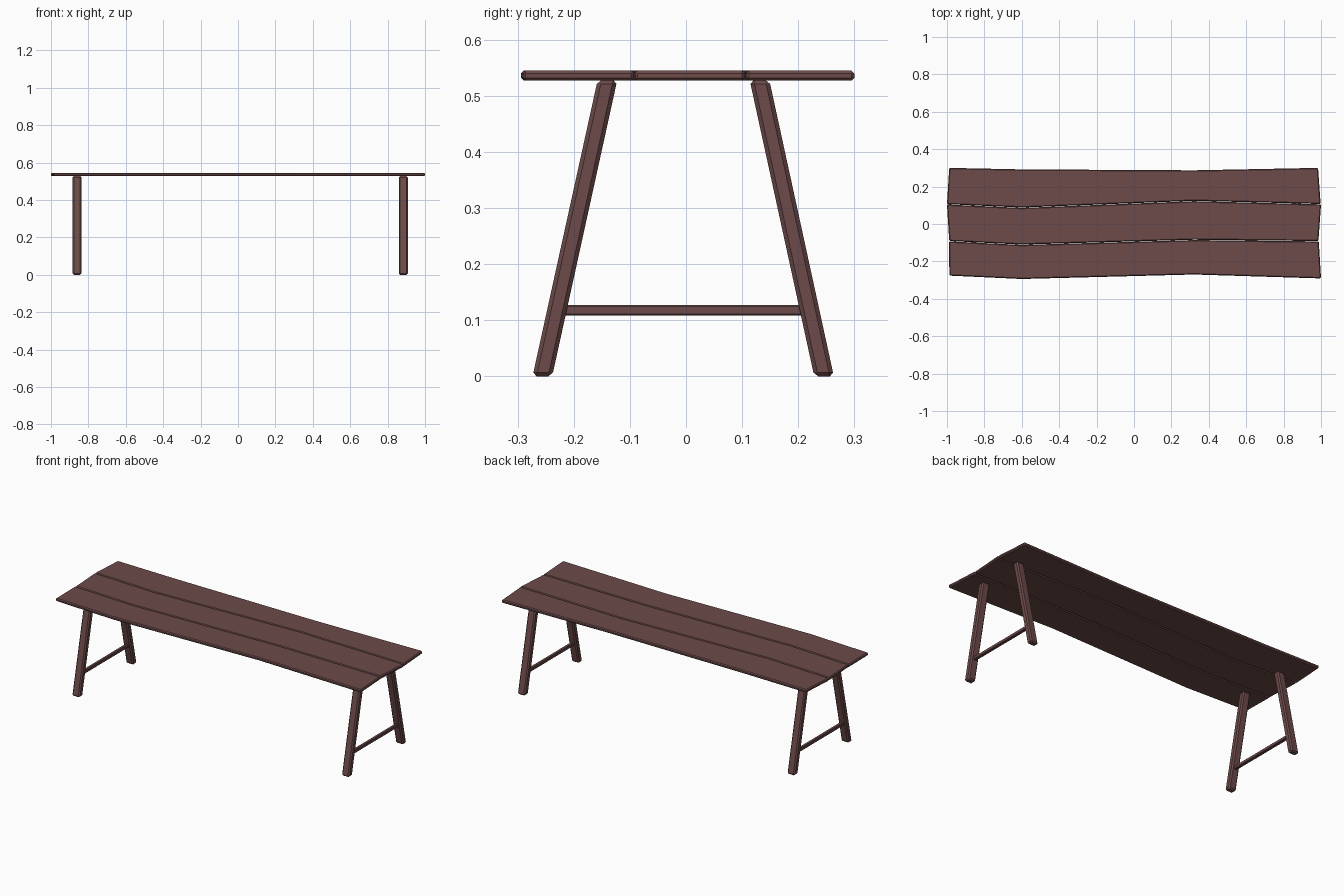
import bpy, bmesh

old = bpy.data.objects.get("Cube")
if old:
    bpy.data.objects.remove(old)

wood = bpy.data.materials.new("dark_red_brown_wood")
wood.use_nodes = True
colour = (0.15, 0.07, 0.067, 1)
wood.diffuse_color = colour
wood.node_tree.nodes["Principled BSDF"].inputs["Base Color"].default_value = colour


def chamfered_loft(name, sections, chamfer):
    """Skin a row of four-cornered sections, cap the ends and chamfer the hard edges."""
    bm = bmesh.new()
    rings = [[bm.verts.new(p) for p in s] for s in sections]
    for a, b in zip(rings, rings[1:]):
        for i in range(4):
            j = (i + 1) % 4
            bm.faces.new((a[i], a[j], b[j], b[i]))
    bm.faces.new(rings[0][::-1])
    bm.faces.new(rings[-1])
    bmesh.ops.recalc_face_normals(bm, faces=bm.faces)
    hard = [e for e in bm.edges if e.calc_face_angle(0) > 0.6]
    bmesh.ops.bevel(bm, geom=hard, offset=chamfer, segments=1, affect='EDGES')
    mesh = bpy.data.meshes.new(name)
    bm.to_mesh(mesh)
    bm.free()
    mesh.materials.append(wood)
    obj = bpy.data.objects.new(name, mesh)
    bpy.context.collection.objects.link(obj)
    return obj


# Table top: three gently wavy planks, (front y, back y) at four stations
def plank(name, left_x, right_x, front, back):
    stations = [left_x, (-0.6, -0.6), (0.32, 0.32), right_x]
    low, high = 0.527, 0.545
    sections = [[(xf, f, low), (xb, b, low), (xb, b, high), (xf, f, high)]
                for (xf, xb), f, b in zip(stations, front, back)]
    chamfered_loft(name, sections, 0.005)


back_edge = (0.30, 0.292, 0.287, 0.30)
back_seam = (0.105, 0.087, 0.123, 0.106)
front_seam = (-0.092, -0.111, -0.085, -0.092)
front_edge = (-0.276, -0.294, -0.27, -0.291)


def shift(edge, amount):
    return [y + amount for y in edge]


gap = 0.001
plank("back_plank", (-1.0, -0.988), (0.998, 0.984), shift(back_seam, gap), back_edge)
plank("middle_plank", (-0.988, -1.0), (0.986, 1.0),
      shift(front_seam, gap), shift(back_seam, -gap))
plank("front_plank", (-0.987, -0.99), (1.0, 0.988), front_edge, shift(front_seam, -gap))

# Trestles: two splayed legs joined by a low stretcher
for side, x in (("right", -0.861), ("left", 0.884)):
    for end, foot_y, top_y in (("front", -0.256, -0.14), ("back", 0.246, 0.131)):
        hx, hy = 0.024, 0.0175
        sections = [[(x - hx, y - hy, z), (x + hx, y - hy, z),
                     (x + hx, y + hy, z), (x - hx, y + hy, z)]
                    for y, z in ((foot_y, 0), (top_y, 0.528))]
        chamfered_loft(f"{side}_{end}_leg", sections, 0.007)
    h = 0.0095
    sections = [[(x - h, y, 0.118 - h), (x + h, y, 0.118 - h),
                 (x + h, y, 0.118 + h), (x - h, y, 0.118 + h)]
                for y in (-0.23, 0.22)]
    chamfered_loft(f"{side}_stretcher", sections, 0.003)
